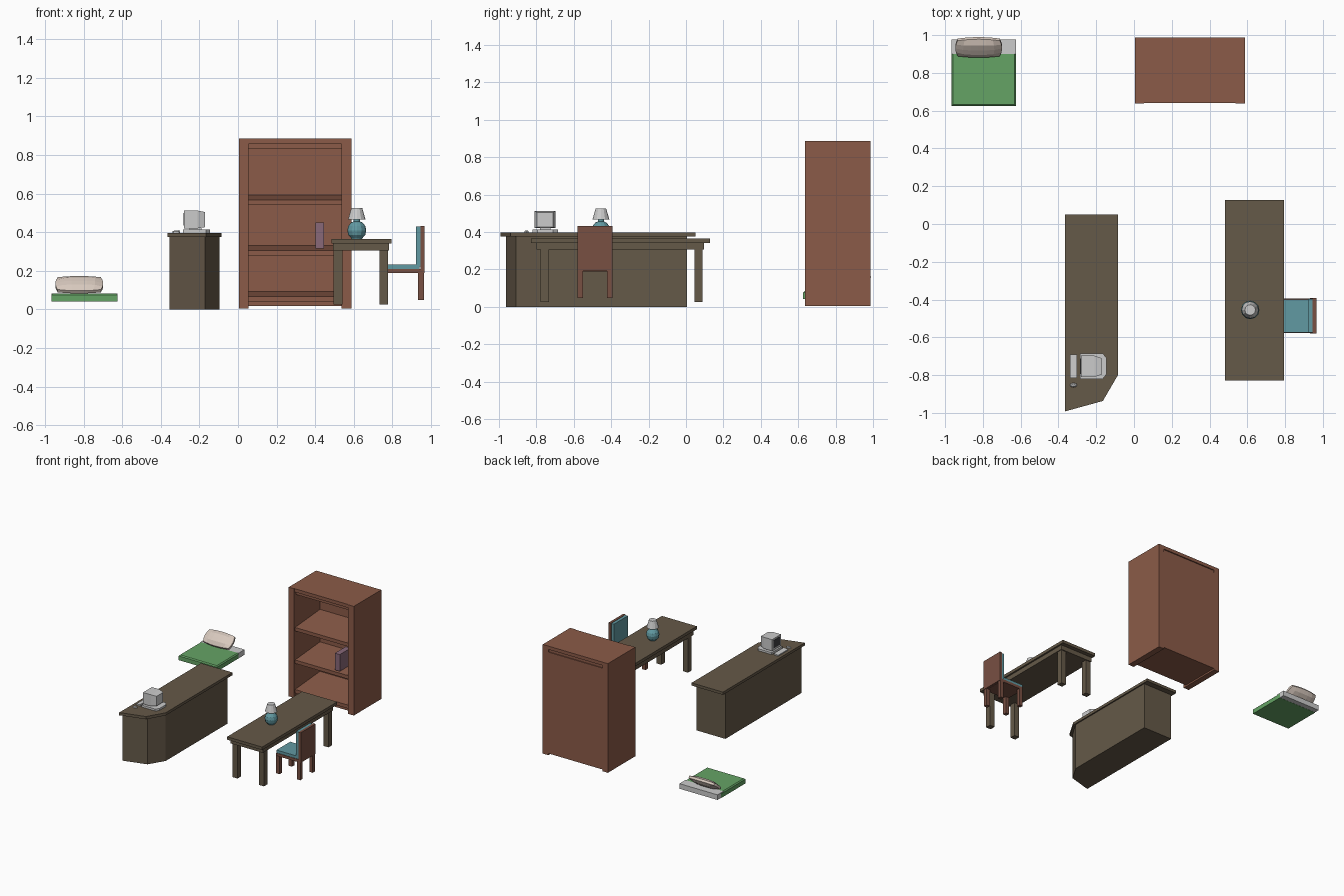
import bpy, bmesh, math
from mathutils import Vector

if "Cube" in bpy.data.objects:
    bpy.data.objects.remove(bpy.data.objects["Cube"])


def mat(name, rgb):
    m = bpy.data.materials.new(name)
    m.diffuse_color = (*rgb, 1)
    m.use_nodes = True
    m.node_tree.nodes["Principled BSDF"].inputs["Base Color"].default_value = m.diffuse_color
    return m


DARK = mat("dark_wood", (0.13, 0.10, 0.065))
RED = mat("red_wood", (0.26, 0.105, 0.065))
CHAIR = mat("chair_wood", (0.19, 0.08, 0.055))
TEAL = mat("teal", (0.12, 0.32, 0.36))
GREEN = mat("green", (0.13, 0.37, 0.13))
LINEN = mat("linen", (0.68, 0.58, 0.51))
PURPLE = mat("purple", (0.25, 0.14, 0.19))
SCREEN = mat("screen", (0.05, 0.05, 0.055))


def finish(name, bm, m=None):
    bmesh.ops.recalc_face_normals(bm, faces=bm.faces)
    me = bpy.data.meshes.new(name)
    bm.to_mesh(me)
    bm.free()
    ob = bpy.data.objects.new(name, me)
    bpy.context.collection.objects.link(ob)
    if m:
        me.materials.append(m)
    return ob


def box(name, x, y, z, m=None):
    return prism(name, [(x[0], y[0]), (x[1], y[0]), (x[1], y[1]), (x[0], y[1])], z, m)


def prism(name, outline, z, m=None):
    """Extrude an xy outline between two heights."""
    bm = bmesh.new()
    f = bm.faces.new([bm.verts.new((px, py, z[0])) for px, py in outline])
    top = bmesh.ops.extrude_face_region(bm, geom=[f])["geom"]
    vs = [v for v in top if isinstance(v, bmesh.types.BMVert)]
    bmesh.ops.translate(bm, verts=vs, vec=(0, 0, z[1] - z[0]))
    return finish(name, bm, m)


def lathe(name, centre, profile, m=None, n=12):
    """Revolve (radius, z) points and cap both ends."""
    bm = bmesh.new()
    rings = [[bm.verts.new((centre[0] + r * math.cos(2 * math.pi * i / n),
                            centre[1] + r * math.sin(2 * math.pi * i / n), z))
              for i in range(n)] for r, z in profile]
    for a, b in zip(rings, rings[1:]):
        for i in range(n):
            j = (i + 1) % n
            bm.faces.new((a[i], a[j], b[j], b[i]))
    bm.faces.new(rings[0])
    bm.faces.new(rings[-1])
    return finish(name, bm, m)


# Counter with a clipped front corner
prism("counter_body", [(-0.355, 0.005), (-0.355, -0.962), (-0.17, -0.91),
                       (-0.095, -0.785), (-0.095, 0.005)], (0, 0.38), DARK)
prism("counter_top", [(-0.365, 0.05), (-0.365, -0.992), (-0.165, -0.937),
                      (-0.085, -0.80), (-0.085, 0.05)], (0.375, 0.397), DARK)

# Computer, its screen facing -x
prism("computer_base", [(-0.285, -0.82), (-0.165, -0.82), (-0.145, -0.795),
                        (-0.145, -0.71), (-0.165, -0.685), (-0.285, -0.685)], (0.397, 0.413))
box("monitor_stand", (-0.25, -0.19), (-0.78, -0.725), (0.411, 0.423))
box("monitor_front", (-0.28, -0.21), (-0.81, -0.697), (0.42, 0.512))
back = box("monitor_back", (-0.21, -0.17), (-0.81, -0.697), (0.42, 0.512))
for v in back.data.vertices:  # taper toward the rear
    if v.co.x > -0.19:
        v.co.y = -0.7535 + (v.co.y + 0.7535) * 0.75
        v.co.z = 0.462 + (v.co.z - 0.462) * 0.85
box("screen", (-0.282, -0.279), (-0.795, -0.712), (0.435, 0.5), SCREEN)
keys = box("keyboard", (-0.34, -0.302), (-0.815, -0.69), (0.397, 0.405))
for v in keys.data.vertices:
    if v.co.x > -0.32 and v.co.z > 0.4:
        v.co.z = 0.411
lathe("mouse", (-0.32, -0.853), [(0.02, 0.397), (0.018, 0.404), (0.009, 0.409)], n=8)
mouse = bpy.data.objects["mouse"]
for v in mouse.data.vertices:
    v.co.y = -0.853 + (v.co.y + 0.853) * 0.6

# Bookcase: sides, top, back, plinth and slightly sloping shelves
for side, x in (("left", (0.006, 0.054)), ("right", (0.537, 0.587))):
    box(side + "_bookcase_side", x, (0.637, 0.987), (0.005, 0.885), RED)
box("bookcase_top", (0.05, 0.54), (0.641, 0.987), (0.858, 0.885), RED)
box("bookcase_back", (0.05, 0.54), (0.968, 0.985), (0.018, 0.835), RED)
box("bookcase_top_rail", (0.05, 0.54), (0.66, 0.978), (0.83, 0.86), RED)
for i, z in enumerate((0.04, 0.278, 0.54)):
    shelf = box(f"shelf_{i + 1}", (0.05, 0.54), (0.65, 0.972), (z, z + 0.028), RED)
    for v in shelf.data.vertices:
        if v.co.y > 0.9:
            v.co.z += 0.025
box("bookcase_plinth", (0.05, 0.54), (0.66, 0.975), (0.018, 0.042), RED)
box("book", (0.402, 0.446), (0.66, 0.80), (0.315, 0.45), PURPLE)

# Table
box("table_top", (0.483, 0.795), (-0.828, 0.128), (0.342, 0.366), DARK)
box("table_apron", (0.492, 0.782), (-0.80, 0.095), (0.305, 0.343), DARK)
for i, x in enumerate(((0.495, 0.54), (0.733, 0.776))):
    for j, y in enumerate(((-0.778, -0.733), (0.045, 0.088))):
        box(f"table_leg_{i}{j}", x, y, (0.025, 0.31), DARK)

# Lamp
lathe("lamp_body", (0.615, -0.455),
      [(0.028, 0.366), (0.03, 0.37), (0.044, 0.386), (0.049, 0.41), (0.044, 0.432),
       (0.03, 0.45), (0.016, 0.456), (0.016, 0.475)], TEAL)
lathe("lamp_shade", (0.615, -0.455), [(0.045, 0.467), (0.028, 0.526)])

# Chair tucked under the table, its back toward +x
box("chair_seat", (0.745, 0.95), (-0.578, -0.395), (0.188, 0.21), CHAIR)
box("seat_cushion", (0.745, 0.94), (-0.574, -0.399), (0.21, 0.232), TEAL)
box("chair_back", (0.945, 0.966), (-0.58, -0.392), (0.19, 0.432), CHAIR)
box("back_cushion", (0.921, 0.946), (-0.574, -0.398), (0.222, 0.43), TEAL)
for i, x in enumerate(((0.747, 0.777), (0.932, 0.962))):
    for j, y in enumerate(((-0.58, -0.55), (-0.422, -0.392))):
        box(f"chair_leg_{i}{j}", x, y, (0.048, 0.19), CHAIR)

# Small bed: grey mattress head and green blanket with drooping sides
box("mattress", (-0.965, -0.625), (0.9, 0.977), (0.042, 0.083))
bm = bmesh.new()
bmesh.ops.create_cube(bm, size=1)
bmesh.ops.scale(bm, verts=bm.verts, vec=(0.342, 0.31, 0.042))
bmesh.ops.translate(bm, verts=bm.verts, vec=(-0.796, 0.78, 0.062))
bmesh.ops.bevel(bm, geom=[e for e in bm.edges if all(v.co.z > 0.07 for v in e.verts)],
                offset=0.008, segments=1, affect='EDGES')
finish("blanket", bm, GREEN)

# Puffy pillow leaning back
bm = bmesh.new()
bmesh.ops.create_grid(bm, x_segments=6, y_segments=4, size=1)
bmesh.ops.solidify(bm, geom=bm.faces[:], thickness=0.2)
zmid = sum(v.co.z for v in bm.verts) / len(bm.verts)
tilt = math.radians(38)
for v in bm.verts:
    u, w = v.co.x, v.co.y
    puff = 0.009 + 0.017 * (1 - u ** 4) * (1 - w ** 4)
    t = puff if v.co.z > zmid else -puff
    a = 0.124 * u * (1 - 0.10 * w * w)
    b = 0.062 * w * (1 - 0.16 * u * u)
    v.co = Vector((-0.822 + a,
                   0.935 + b * math.cos(tilt) - t * math.sin(tilt),
                   0.128 + b * math.sin(tilt) + t * math.cos(tilt)))
finish("pillow", bm, LINEN)
